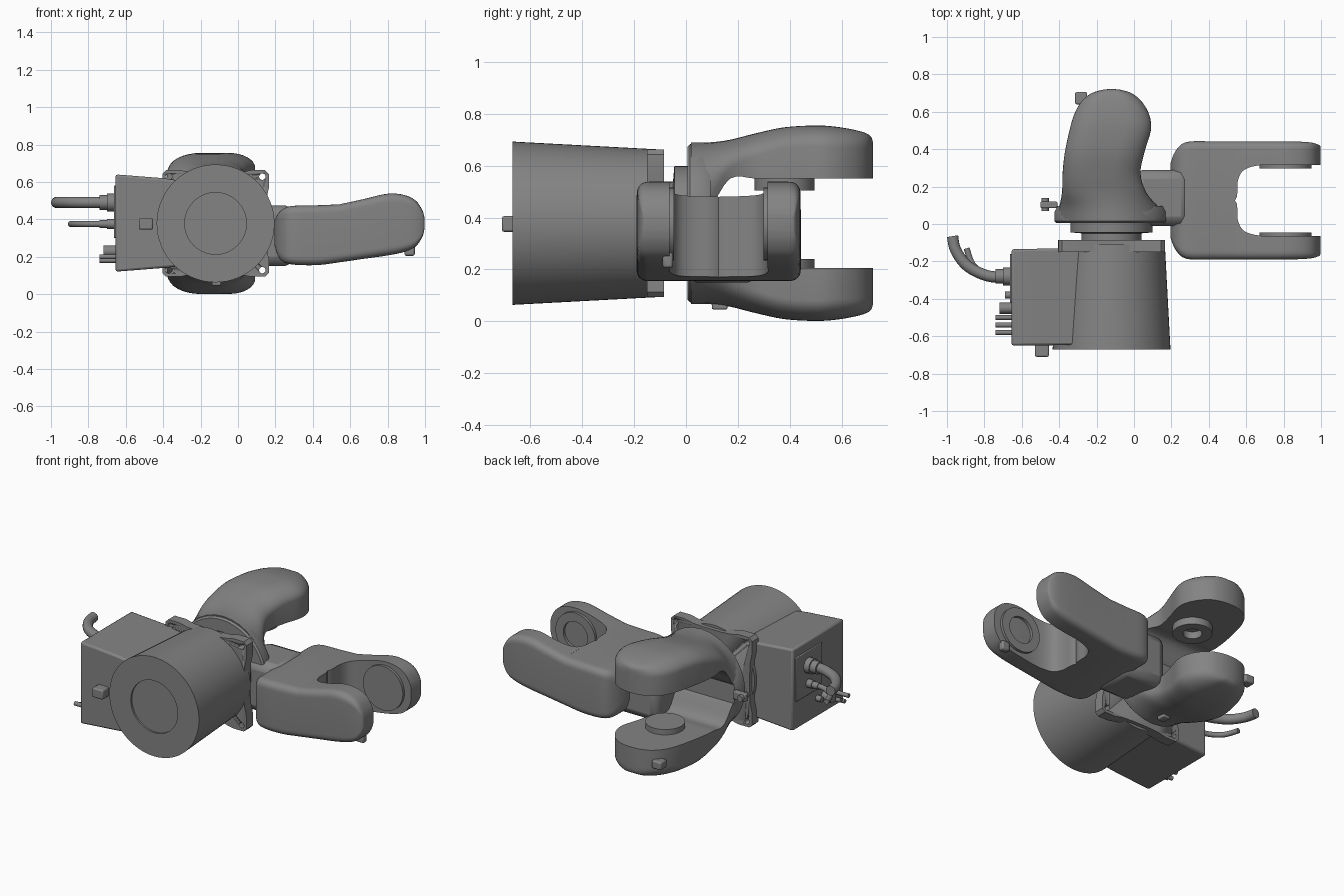
import bpy, bmesh, math
from mathutils import Vector, Matrix

if "Cube" in bpy.data.objects:
    bpy.data.objects.remove(bpy.data.objects["Cube"])

grey = bpy.data.materials.new("machine grey")
grey.use_nodes = True
COLOR = (0.23, 0.23, 0.23, 1)
grey.diffuse_color = COLOR
grey.node_tree.nodes["Principled BSDF"].inputs["Base Color"].default_value = COLOR
MID_X, MID_Z = -0.12, 0.378          # main axis, running along y
FORK_Y = 0.126                       # symmetry plane of the second fork


def finish(name, bm, bevel=0, angle=35):
    bmesh.ops.recalc_face_normals(bm, faces=bm.faces)
    me = bpy.data.meshes.new(name)
    bm.to_mesh(me)
    bm.free()
    me.materials.append(grey)
    ob = bpy.data.objects.new(name, me)
    bpy.context.collection.objects.link(ob)
    bpy.ops.object.select_all(action='DESELECT')
    bpy.context.view_layer.objects.active = ob
    ob.select_set(True)
    if bevel:
        mod = ob.modifiers.new("soft edges", 'BEVEL')
        mod.width, mod.segments = bevel, 2
    bpy.ops.object.shade_smooth_by_angle(angle=math.radians(angle))
    return ob


def lathe(name, profile, origin, axis, seg=48):
    """Spin (radius, distance) pairs about an axis through origin."""
    bm = bmesh.new()
    verts = [bm.verts.new((r, 0, d)) for r, d in profile]
    edges = [bm.edges.new(p) for p in zip(verts, verts[1:])]
    bmesh.ops.spin(bm, geom=verts + edges, cent=(0, 0, 0), axis=(0, 0, 1),
                   angle=math.tau, steps=seg)
    bmesh.ops.remove_doubles(bm, verts=bm.verts, dist=1e-4)
    turn = Vector((0, 0, 1)).rotation_difference(Vector(axis)).to_matrix().to_4x4()
    bm.transform(Matrix.Translation(origin) @ turn)
    return finish(name, bm)


def rod(name, origin, axis, r, length, seg=24):
    return lathe(name, [(0, 0), (r, 0), (r, length), (0, length)], origin, axis, seg)


def block(name, lo, hi, bevel=0.01):
    bm = bmesh.new()
    lo, hi = Vector(lo), Vector(hi)
    size = hi - lo
    bmesh.ops.create_cube(bm, size=1, matrix=Matrix.Translation((lo + hi) / 2)
                          @ Matrix.Diagonal((*size, 1)))
    return finish(name, bm, bevel)


def loft(name, rings, bevel=0):
    bm = bmesh.new()
    rows = [[bm.verts.new(p) for p in ring] for ring in rings]
    n = len(rows[0])
    for a, b in zip(rows, rows[1:]):
        for i in range(n):
            j = (i + 1) % n
            bm.faces.new((a[i], a[j], b[j], b[i]))
    bm.faces.new(rows[0])
    bm.faces.new(rows[-1])
    return finish(name, bm, bevel)


def refine(stations, steps=4):
    """Catmull-Rom interpolation between hand-placed stations."""
    out = []
    last = len(stations) - 1
    for i in range(last):
        p = [stations[max(0, min(last, i + k))] for k in (-1, 0, 1, 2)]
        for s in range(steps):
            t = s / steps
            out.append([b + 0.5 * t * (c - a + t * (2*a - 5*b + 4*c - d + t * (3*(b - c) + d - a)))
                        for a, b, c, d in zip(*p)])
    return out + [stations[-1]]


def arm_rings(stations, place, power=2.0, seg=8):
    """Station: along, low, high, inner, outer, rounding height, rounding width share."""
    rings = []
    for t, lo, hi, inner, outer, v, share in refine(stations):
        h = (hi - lo) / 2 * share
        ring = [(lo, inner)]
        for side in (0, 1):
            for k in range(seg + 1):
                a = math.pi / 2 * (k if side == 0 else seg - k) / seg
                u = h * (1 - math.cos(a) ** (2 / power))
                w = outer - v + v * math.sin(a) ** (2 / power)
                ring.append((lo + u, w) if side == 0 else (hi - u, w))
        ring.append((hi, inner))
        rings.append([place(t, s, w) for s, w in ring])
    return rings


def bore(target, origin, axis, r, depth):
    """Cut a round pocket."""
    cutter = rod("bore_cutter", origin, axis, r, depth, 32)
    cutter.hide_render = True
    mod = target.modifiers.new("bore", 'BOOLEAN')
    mod.object, mod.solver = cutter, 'EXACT'
    bpy.context.view_layer.objects.active = target
    bpy.ops.object.modifier_apply(modifier=mod.name)
    bpy.data.objects.remove(cutter)


# Motor housing with a shallow round recess in its front
lathe("motor_housing", [(0, 0.012), (0.165, 0.012), (0.165, 0), (0.315, 0),
                        (0.285, 0.56), (0, 0.56)], (MID_X, -0.67, MID_Z), (0, 1, 0), 64)

# Mounting flange: four ears joined by scalloped edges
bm = bmesh.new()
corner = [(0.19, -0.285), (0.265, -0.285), (0.285, -0.265), (0.285, -0.19)]
scallop = [(0.272, -0.13), (0.268, -0.05), (0.268, 0.05), (0.272, 0.13)]
outline = [Matrix.Rotation(q * math.pi / 2, 2) @ Vector(p)
           for q in range(4) for p in corner + scallop]
face = bm.faces.new([bm.verts.new((MID_X + p.x, -0.15, MID_Z + p.y)) for p in outline])
ext = bmesh.ops.extrude_face_region(bm, geom=[face])
bmesh.ops.translate(bm, vec=(0, 0.065, 0),
                    verts=[v for v in ext["geom"] if isinstance(v, bmesh.types.BMVert)])
flange = finish("mounting_flange", bm)
for sx in (-1, 1):
    for sz in (-1, 1):
        bore(flange, (MID_X + sx * 0.25, -0.2, MID_Z + sz * 0.25), (0, 1, 0), 0.017, 0.2)

# Rotating neck between flange and first fork
lathe("neck", [(0, 0), (0.16, 0), (0.16, 0.05), (0.22, 0.055), (0.22, 0.14), (0, 0.14)],
      (MID_X, -0.1, MID_Z), (0, 1, 0))
lathe("fork_plate", [(0, 0), (0.295, 0), (0.305, 0.01), (0.305, 0.06), (0.29, 0.09), (0, 0.09)],
      (MID_X, 0.005, MID_Z), (0, 1, 0), 64)

# First fork: two thick curved arms above and below
first = [(0.02, -0.42, 0.18, 0.378, 0.69, 0.31, 1), (0.09, -0.40, 0.13, 0.43, 0.69, 0.22, 0.95),
         (0.17, -0.385, 0.065, 0.55, 0.70, 0.11, 0.85), (0.27, -0.382, 0.035, 0.55, 0.725, 0.09, 0.75),
         (0.38, -0.37, 0.055, 0.55, 0.748, 0.08, 0.7), (0.50, -0.345, 0.09, 0.55, 0.755, 0.08, 0.65),
         (0.58, -0.322, 0.083, 0.55, 0.75, 0.08, 0.65), (0.65, -0.285, 0.045, 0.55, 0.738, 0.07, 0.65),
         (0.695, -0.235, -0.005, 0.55, 0.725, 0.06, 0.65), (0.715, -0.18, -0.06, 0.55, 0.71, 0.045, 0.65),
         (0.721, -0.14, -0.10, 0.55, 0.69, 0.03, 0.65)]
arms = [loft("first_fork_%s_arm" % name, arm_rings(
        first, lambda t, s, w: (s, t, MID_Z + sign * (w - MID_Z))))
        for name, sign in (("upper", 1), ("lower", -1))]
bore(arms[1], (-0.13, 0.51, 0.3), (0, 0, -1), 0.15, 0.14)
lathe("upper_joint_pad", [(0.055, 0.06), (0.055, 0), (0.115, 0), (0.115, 0.06)],
      (-0.12, 0.38, 0.505), (0, 0, 1), 32)
rod("lower_joint_pad", (-0.12, 0.38, 0.24), (0, 0, -1), 0.115, 0.08, 32)

# Second fork: two flatter arms in front and behind, joined at a throat
second = [(0.195, 0.26, 0.39, FORK_Y, 0.325, 0.04, 0.4), (0.222, 0.19, 0.44, FORK_Y, 0.39, 0.04, 0.35),
          (0.28, 0.16, 0.47, FORK_Y, 0.438, 0.05, 0.3), (0.42, 0.155, 0.475, FORK_Y, 0.442, 0.05, 0.3),
          (0.54, 0.17, 0.48, FORK_Y, 0.442, 0.05, 0.3), (0.555, 0.172, 0.483, 0.23, 0.442, 0.05, 0.3),
          (0.59, 0.177, 0.49, 0.29, 0.442, 0.05, 0.3), (0.68, 0.19, 0.51, 0.315, 0.442, 0.05, 0.3),
          (0.80, 0.207, 0.537, 0.315, 0.442, 0.05, 0.3), (0.89, 0.226, 0.53, 0.315, 0.44, 0.05, 0.3),
          (0.95, 0.255, 0.5, 0.315, 0.435, 0.04, 0.3), (0.985, 0.305, 0.45, 0.315, 0.425, 0.03, 0.3),
          (0.997, 0.35, 0.41, 0.315, 0.415, 0.02, 0.3)]
for name, sign in (("back", 1), ("front", -1)):
    loft("second_fork_%s_arm" % name, arm_rings(
        second, lambda t, s, w: (t, FORK_Y + sign * (w - FORK_Y), s), 2.4))
    lathe("second_fork_pad_" + name,
          [(0, 0), (0.14, 0), (0.14, 0.03), (0, 0.03)] if sign > 0 else
          [(0, 0.02), (0.085, 0.02), (0.085, 0), (0.14, 0), (0.14, 0.03), (0, 0.03)],
          (0.81, FORK_Y + sign * 0.172, 0.375), (0, sign, 0))
block("second_fork_neck", (0.0, -0.01, 0.15), (0.3, 0.29, 0.475), 0.05)

# Connection box on the side of the motor
def box_ring(x, y0, y1, z0, z1):
    return [(x, y0, z0), (x, y1, z0), (x, y1, z1), (x, y0, z1)]
loft("connection_box", [box_ring(-0.655, -0.65, -0.135, 0.12, 0.64),
                        box_ring(-0.40, -0.648, -0.13, 0.14, 0.62),
                        box_ring(-0.2, -0.645, -0.125, 0.16, 0.59)], 0.012)
block("connector_plate", (-0.664, -0.42, 0.3), (-0.64, -0.16, 0.58), 0.004)
block("box_latch", (-0.53, -0.71, 0.345), (-0.455, -0.64, 0.405), 0.008)

# Cables leaving the box in a bend
for name, z, r, path in (
        ("power", 0.49, 0.03, [(-0.68, -0.282), (-0.78, -0.278), (-0.89, -0.225),
                               (-0.953, -0.14), (-0.97, -0.065)]),
        ("signal", 0.375, 0.016, [(-0.68, -0.28), (-0.78, -0.275), (-0.86, -0.22), (-0.895, -0.13)])):
    rings = []
    pts = [Vector((x, y, z)) for x, y in refine(path, 5)]
    for i, p in enumerate(pts):
        d = (pts[min(i + 1, len(pts) - 1)] - pts[max(i - 1, 0)]).normalized()
        side = d.cross(Vector((0, 0, 1)))
        rings.append([p + r * (side * math.cos(k * math.tau / 16) + Vector((0, 0, math.sin(k * math.tau / 16))))
                      for k in range(16)])
    loft(name + "_cable", rings)
    lathe(name + "_connector", [(0, 0), (r * 1.6, 0), (r * 1.6, 0.05), (r * 1.3, 0.05),
                                (r * 1.3, 0.09), (0, 0.09)], (-0.65, -0.28, z), (-1, 0, 0), 20)

# Small plugs below the cables
for y, z, r, length in ((-0.38, 0.24, 0.018, 0.04), (-0.45, 0.23, 0.03, 0.07),
                        (-0.50, 0.2, 0.013, 0.09), (-0.54, 0.18, 0.013, 0.09), (-0.58, 0.2, 0.013, 0.09)):
    rod("plug", (-0.65, y, z), (-1, 0, 0), r, length, 12)

# Small stop lugs on the forks
block("plate_lug", (-0.50, 0.085, 0.36), (-0.41, 0.12, 0.41), 0.006)
rod("plate_lug_pin", (-0.475, 0.07, 0.385), (0, 1, 0), 0.02, 0.07, 12)
block("arm_lug", (-0.315, 0.64, 0.10), (-0.25, 0.705, 0.15), 0.008)
block("fork_lug", (0.89, -0.09, 0.205), (0.945, -0.05, 0.265), 0.01)
block("underside_lug", (-0.14, 0.10, 0.045), (-0.09, 0.16, 0.09), 0.006)
